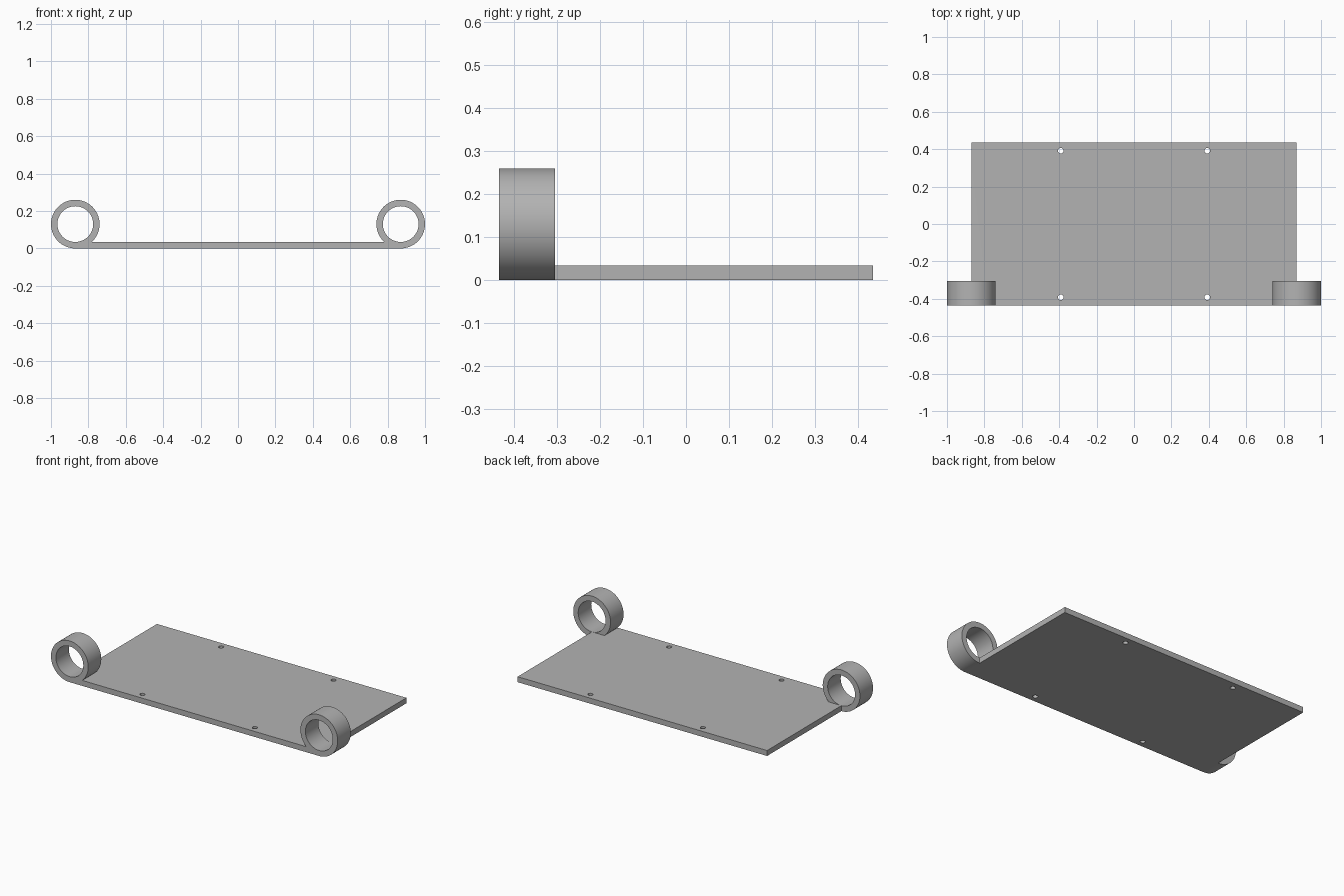
import bpy
import math

cube = bpy.data.objects.get("Cube")
if cube:
    bpy.data.objects.remove(cube, do_unlink=True)

HALF_X, HALF_Y, THICK = 0.87, 0.435, 0.0345
RING_R, BORE_R, RING_DEPTH = 0.13, 0.0955, 0.13
HOLE_R, HOLE_POS = 0.015, 0.392

grey = bpy.data.materials.new("plain_grey")
grey.use_nodes = True
grey.diffuse_color = (0.45, 0.45, 0.45, 1)
grey.node_tree.nodes["Principled BSDF"].inputs["Base Color"].default_value = grey.diffuse_color


def cylinder(name, radius, depth, location, along_y=False, sides=64):
    turn = (math.pi / 2, 0, 0) if along_y else (0, 0, 0)
    bpy.ops.mesh.primitive_cylinder_add(vertices=sides, radius=radius, depth=depth,
                                        location=location, rotation=turn)
    obj = bpy.context.object
    obj.name = name
    obj.data.materials.append(grey)
    return obj


def combine(target, tool, operation):
    mod = target.modifiers.new(operation.lower(), 'BOOLEAN')
    mod.operation = operation
    mod.solver = 'EXACT'
    mod.object = tool
    bpy.context.view_layer.objects.active = target
    bpy.ops.object.modifier_apply(modifier=mod.name)
    bpy.data.objects.remove(tool, do_unlink=True)


# Flat base plate
bpy.ops.mesh.primitive_cube_add(size=1, location=(0, 0, THICK / 2))
plate = bpy.context.object
plate.name = "base_plate"
plate.scale = (2 * HALF_X, 2 * HALF_Y, THICK)
bpy.ops.object.transform_apply(location=True, rotation=True, scale=True)
plate.data.materials.append(grey)

# Rings at the front corners, fused to the plate and bored through
for side in (-1, 1):
    centre = (side * HALF_X, -HALF_Y + RING_DEPTH / 2, RING_R)
    combine(plate, cylinder("ring", RING_R, RING_DEPTH, centre, True), 'UNION')
    combine(plate, cylinder("bore", BORE_R, RING_DEPTH + 0.02, centre, True), 'DIFFERENCE')

# Four screw holes
for x in (-HOLE_POS, HOLE_POS):
    for y in (-HOLE_POS, HOLE_POS):
        combine(plate, cylinder("screw_hole", HOLE_R, 0.2, (x, y, 0), sides=32), 'DIFFERENCE')

# Smooth curved walls, sharp edges
bpy.ops.object.select_all(action='DESELECT')
plate.select_set(True)
bpy.context.view_layer.objects.active = plate
bpy.ops.object.shade_smooth_by_angle(angle=math.radians(30))
plate.name = "base_plate_with_rings"
